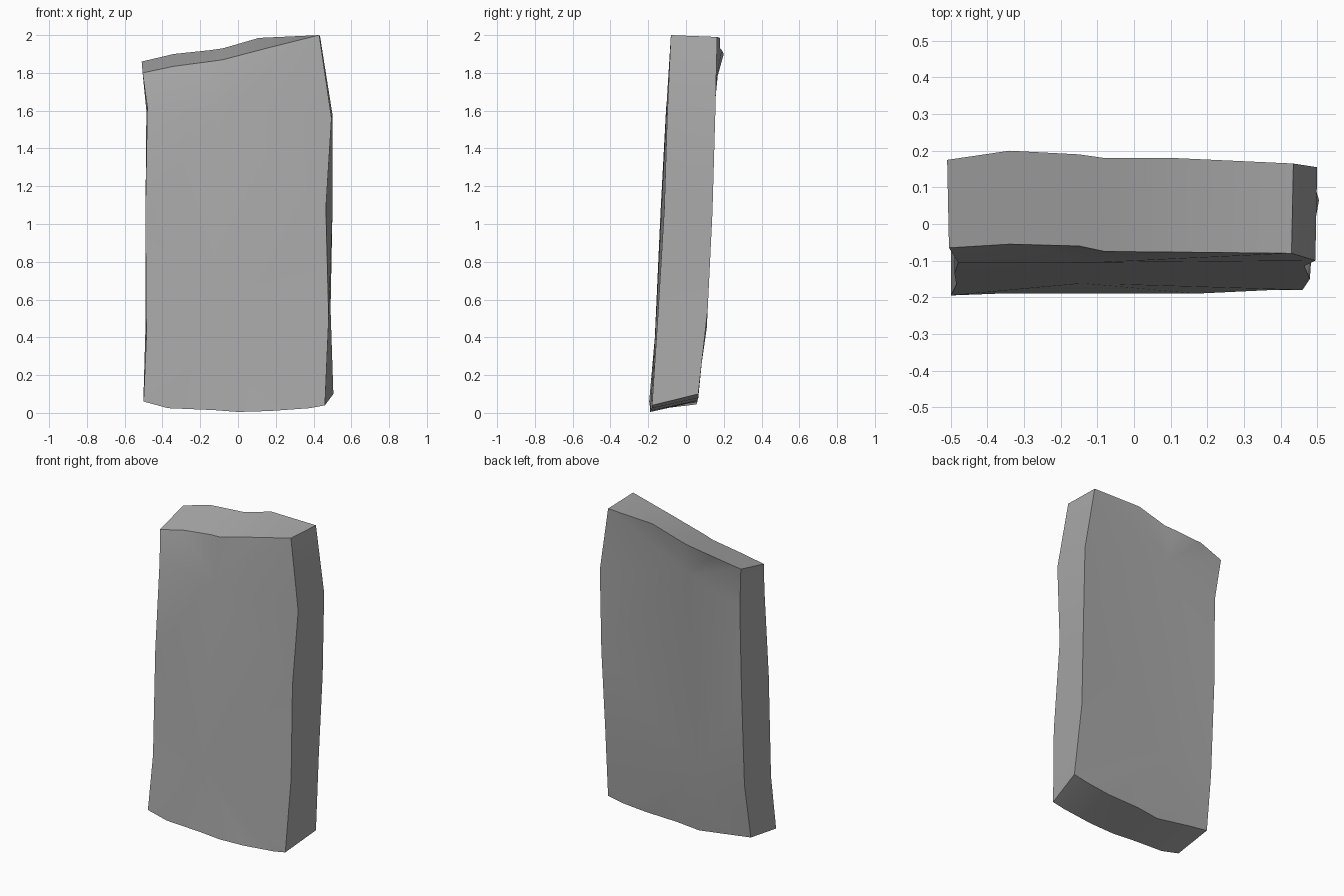
import bpy, bmesh, math

default = bpy.data.objects.get("Cube")
if default:
    bpy.data.objects.remove(default, do_unlink=True)


def make_material(name, colour):
    material = bpy.data.materials.new(name)
    material.use_nodes = True
    material.diffuse_color = colour
    material.node_tree.nodes["Principled BSDF"].inputs["Base Color"].default_value = colour
    return material


# Worn rim of the slab: each entry pairs a front corner with a back corner
bottom_edge = [
    ((-.5, -.195, .06), (-.5, .06, .1)),
    ((-.37, -.19, .025), (-.36, .06, .08)),
    ((-.13, -.19, .015), (-.13, .055, .045)),
    ((0, -.19, .005), (.02, .06, .06)),
    ((.17, -.19, .01), (.24, .06, .065)),
    ((.38, -.18, .025), (.4, .065, .08)),
]
right_edge = [
    ((.46, -.18, .04), (.505, .065, .1)),
    ((.48, -.15, .5), (.49, .115, .55)),
    ((.465, -.115, 1.08), (.5, .14, 1.06)),
    ((.495, -.1, 1.56), (.5, .155, 1.58)),
]
top_edge = [
    ((.43, -.08, 2), (.435, .165, 1.99)),
    ((.15, -.077, 1.93), (.11, .18, 1.985)),
    ((-.08, -.075, 1.87), (-.08, .18, 1.93)),
    ((-.15, -.06, 1.86), (-.15, .19, 1.92)),
    ((-.34, -.055, 1.835), (-.34, .2, 1.9)),
]
left_edge = [
    ((-.505, -.065, 1.8), (-.51, .175, 1.86)),
    ((-.48, -.105, 1.62), (-.485, .15, 1.6)),
    ((-.49, -.135, 1.06), (-.49, .14, 1.06)),
    ((-.485, -.165, .4), (-.49, .11, .45)),
]
rim = bottom_edge + right_edge + top_edge + left_edge

# Chipped points on each broad face, lower then upper
front_chips = [(-.14, -.162, .42), (-.1, -.105, 1.6)]
back_chips = [(-.16, .1, .43), (-.12, .15, 1.72)]


def fill_broad_face(bm, ring, chips):
    """Fan the rim to its nearest chip and bridge where the two fans meet."""
    lower, upper = [bm.verts.new(p) for p in chips]
    count = len(ring)

    def hub(i):
        a, b = ring[i % count], ring[(i + 1) % count]
        return upper if a.co.z + b.co.z > 2.2 else lower

    for i in range(count):
        bm.faces.new((ring[i], ring[(i + 1) % count], hub(i)))
        if hub(i) != hub(i + 1):
            bm.faces.new((hub(i), ring[(i + 1) % count], hub(i + 1)))


def build_slab(name, material):
    bm = bmesh.new()
    front = [bm.verts.new(pair[0]) for pair in rim]
    back = [bm.verts.new(pair[1]) for pair in rim]
    fill_broad_face(bm, front, front_chips)
    fill_broad_face(bm, back, back_chips)

    # Thickness of the slab between the two rims
    for i in range(len(rim)):
        j = (i + 1) % len(rim)
        bm.faces.new((front[i], back[i], back[j], front[j]))

    bmesh.ops.recalc_face_normals(bm, faces=bm.faces)
    mesh = bpy.data.meshes.new(name)
    bm.to_mesh(mesh)
    bm.free()
    mesh.materials.append(material)
    slab = bpy.data.objects.new(name, mesh)
    bpy.context.collection.objects.link(slab)
    return slab


stone = make_material("stone grey", (.4, .4, .4, 1))
slab = build_slab("stone_slab", stone)

# Soft broad faces, crisp rim
bpy.ops.object.select_all(action="DESELECT")
slab.select_set(True)
bpy.context.view_layer.objects.active = slab
bpy.ops.object.shade_smooth_by_angle(angle=math.radians(35))
